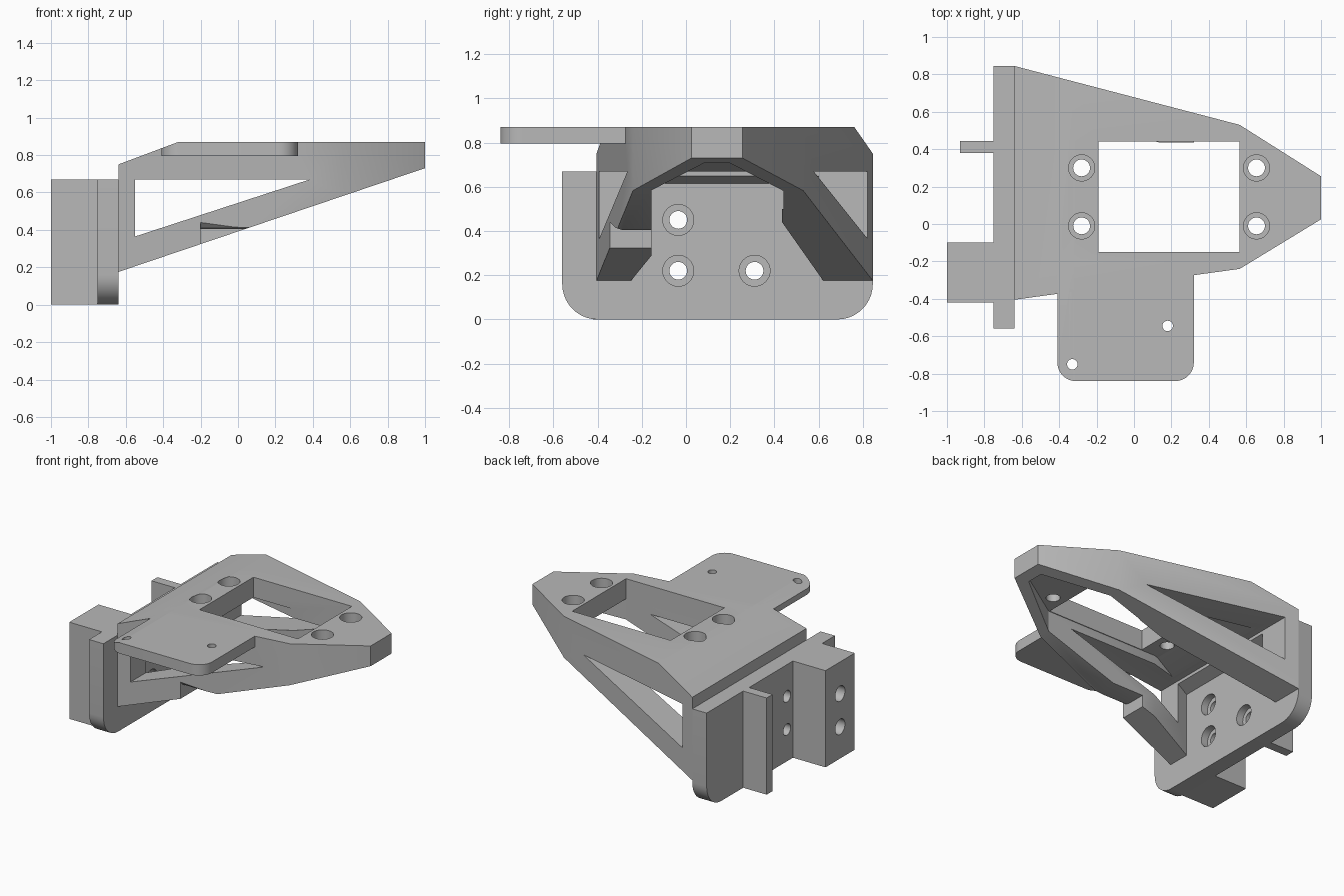
import bpy, bmesh
from math import sin, cos, pi, radians
from mathutils import Vector

cube = bpy.data.objects.get("Cube")
if cube:
    bpy.data.objects.remove(cube, do_unlink=True)

grey = bpy.data.materials.new("light_grey_plastic")
grey.use_nodes = True
COLOUR = (0.48, 0.48, 0.48, 1)
grey.diffuse_color = COLOUR
grey.node_tree.nodes["Principled BSDF"].inputs["Base Color"].default_value = COLOUR


def prism(name, outline, axis, lo, hi):
    """Extrude a 2D outline along an axis: z -> (x, y), y -> (x, z), x -> (y, z)."""
    place = {"x": lambda u, v, w: (w, u, v),
             "y": lambda u, v, w: (u, w, v),
             "z": lambda u, v, w: (u, v, w)}[axis]
    bm = bmesh.new()
    face = bm.faces.new([bm.verts.new(place(u, v, lo)) for u, v in outline])
    new = bmesh.ops.extrude_face_region(bm, geom=[face])["geom"]
    shift = Vector(place(0, 0, hi - lo))
    bmesh.ops.translate(bm, vec=shift, verts=[g for g in new if isinstance(g, bmesh.types.BMVert)])
    bmesh.ops.recalc_face_normals(bm, faces=bm.faces)
    mesh = bpy.data.meshes.new(name)
    bm.to_mesh(mesh)
    bm.free()
    mesh.materials.append(grey)
    obj = bpy.data.objects.new(name, mesh)
    bpy.context.collection.objects.link(obj)
    return obj


def arc(u, v, r, start, end, steps=10):
    angles = [radians(start + (end - start) * i / steps) for i in range(steps + 1)]
    return [(u + r * cos(a), v + r * sin(a)) for a in angles]


def box(u0, u1, v0, v1):
    return [(u0, v0), (u1, v0), (u1, v1), (u0, v1)]


def activate(obj):
    bpy.ops.object.select_all(action="DESELECT")
    obj.select_set(True)
    bpy.context.view_layer.objects.active = obj


def combine(obj, tool, operation="DIFFERENCE"):
    """Apply a boolean and discard the tool."""
    activate(obj)
    mod = obj.modifiers.new("cut", "BOOLEAN")
    mod.operation, mod.solver, mod.object = operation, "EXACT", tool
    bpy.ops.object.modifier_apply(modifier=mod.name)
    bpy.data.objects.remove(tool, do_unlink=True)


def drill(obj, u, v, r, axis, lo, hi):
    combine(obj, prism("drill", arc(u, v, r, 0, 348.75, 31), axis, lo, hi))


BACK, SIDE_TOP = -0.64, 0.87
profile = [(BACK, 0.175), (1, 0.73), (1, SIDE_TOP), (-0.32, SIDE_TOP), (BACK, 0.75)]

# Tapered arm: plan outline limited by the side profile
arm = prism("tapered_arm", [(BACK, -0.405), (0.565, -0.24), (1, 0.025), (1, 0.255),
                            (0.565, 0.53), (BACK, 0.845)], "z", 0, 1)
combine(arm, prism("side_profile", profile, "y", -1, 1), "INTERSECT")

# Hollow underside, leaving a deck of even thickness and two legs
pocket = prism("pocket", [(-0.7, -0.265), (-0.3, -0.155), (0.57, -0.155), (0.93, 0.08),
                          (0.93, 0.2), (0.57, 0.435), (0.14, 0.435), (-0.7, 0.635)], "z", -0.1, 1)
ceiling = [(-0.8, -0.2), (1.1, -0.2), (1.1, 0.73), (-0.33, 0.73), (-0.8, 0.555)]
combine(pocket, prism("ceiling", ceiling, "y", -1, 1), "INTERSECT")
combine(arm, pocket)

# Deck window, triangular side windows and the notch under the right leg
combine(arm, prism("deck_window", box(-0.19, 0.565, -0.15, 0.44), "z", 0.5, 1))
combine(arm, prism("side_window", [(-0.55, 0.365), (0.385, 0.67), (-0.55, 0.67)], "y", -1, 1))
notch = [(-0.5, 0), (-0.1, 0), (-0.1, 0.405), (-0.29, 0.405), (-0.32, 0.415), (-0.345, 0.44), (-0.5, 0.44)]
combine(arm, prism("notch", notch, "x", -0.2, 0.6))

# Counterbored deck holes
for x in (-0.28, 0.655):
    for y in (-0.01, 0.3):
        drill(arm, x, y, 0.045, "z", 0.5, 1)
        drill(arm, x, y, 0.07, "z", 0.8, 1)

# Side flange with rounded outer corners and two pin holes
flange = prism("side_flange", [(0.32, -0.2), (-0.41, -0.2)]
               + arc(-0.31, -0.74, 0.1, 180, 270) + arc(0.22, -0.74, 0.1, 270, 360),
               "z", 0.795, 1)
combine(flange, prism("side_profile", profile, "y", -1, 1), "INTERSECT")
for x, y in ((-0.33, -0.75), (0.18, -0.545)):
    drill(flange, x, y, 0.028, "z", 0.5, 1)
combine(arm, flange, "UNION")

# Mounting plate with rounded lower corners
plate = prism("mounting_plate", [(0.845, 0.67), (-0.56, 0.67)]
              + arc(-0.4, 0.16, 0.16, 180, 270) + arc(0.685, 0.16, 0.16, 270, 360),
              "x", -0.75, BACK)
for y, z in ((-0.035, 0.45), (-0.035, 0.22), (0.31, 0.22)):
    drill(plate, y, z, 0.04, "x", -0.9, -0.5)
    drill(plate, y, z, 0.07, "x", -0.69, -0.5)

# Rear block with two screw holes, and the thin rear rib
block = prism("rear_block", box(-0.42, -0.1, 0, 0.67), "x", -1, -0.75)
for z in (0.22, 0.45):
    drill(block, -0.26, z, 0.053, "x", -1.1, -0.7)
rib = prism("rear_rib", box(0.38, 0.445, 0, 0.67), "x", -0.93, -0.75)

for part in (arm, plate, block, rib):
    activate(part)
    bpy.ops.object.shade_smooth_by_angle(angle=radians(25))
